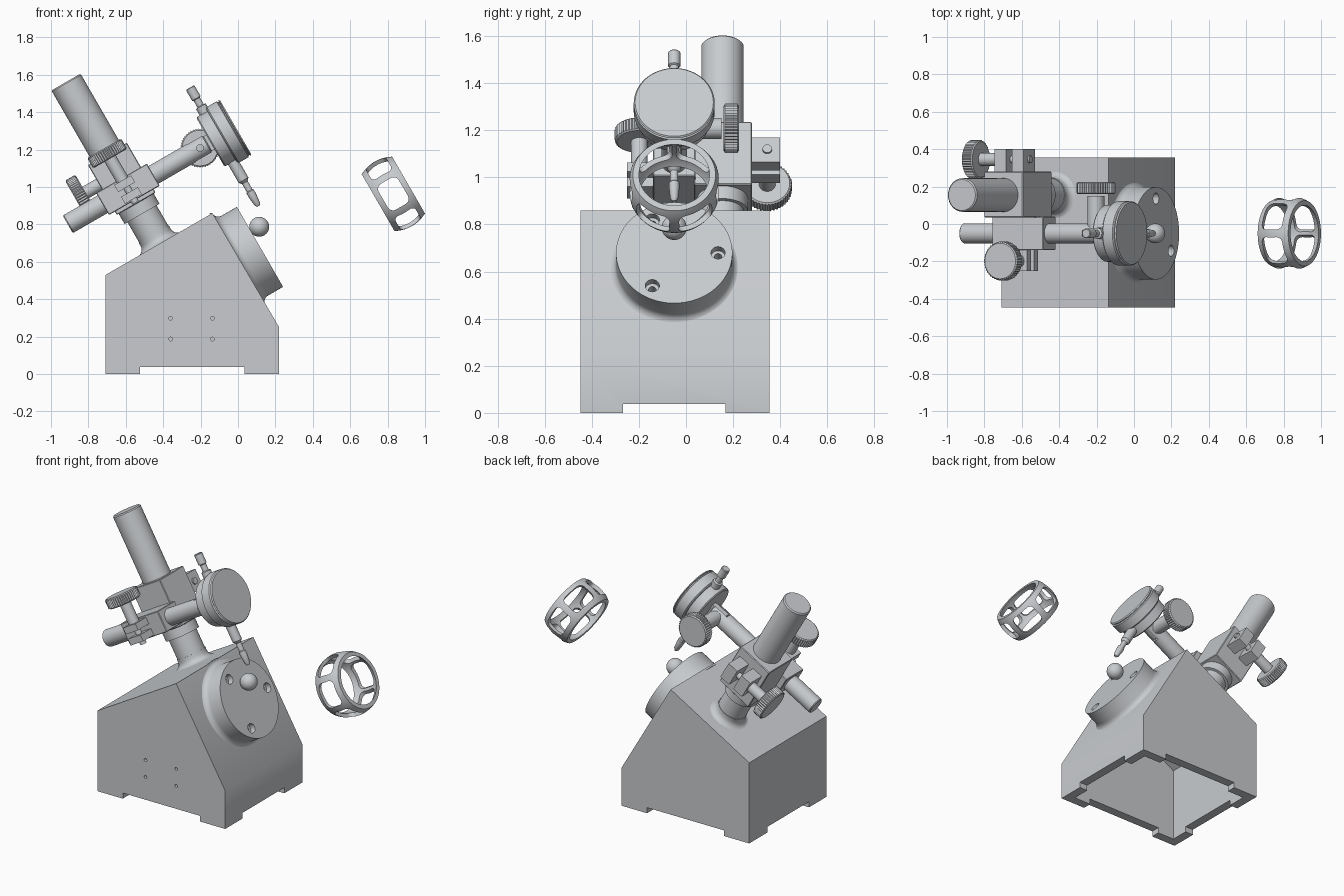
import bpy, bmesh
from math import radians, pi, sin, cos
from mathutils import Matrix, Vector

cube = bpy.data.objects.get("Cube")
if cube:
    bpy.data.objects.remove(cube)

steel = bpy.data.materials.new("light_grey_steel")
steel.use_nodes = True
steel.diffuse_color = (0.58, 0.6, 0.62, 1)
steel.node_tree.nodes["Principled BSDF"].inputs["Base Color"].default_value = (0.58, 0.6, 0.62, 1)

# Tilted frame: u rises to the right, w is the post direction, origin where post and arm cross
TILT = Matrix.Translation((-0.588, 0, 0.986)) @ Matrix.Rotation(radians(-30), 4, 'Y')
TURN = {'w': Matrix(), 'u': Matrix.Rotation(pi / 2, 4, 'Y'), 'y': Matrix.Rotation(-pi / 2, 4, 'X')}
ARM_Y, POST_Y = -0.05, 0.155


def finish(bm, name, matrix):
    bm.transform(matrix)
    bmesh.ops.recalc_face_normals(bm, faces=bm.faces)
    mesh = bpy.data.meshes.new(name)
    bm.to_mesh(mesh)
    bm.free()
    mesh.materials.append(steel)
    mesh.shade_smooth()
    mesh.set_sharp_from_angle(angle=radians(32))
    ob = bpy.data.objects.new(name, mesh)
    bpy.context.collection.objects.link(ob)
    return ob


def lathe(name, profile, axis, at, sides=48, knurl=0.0, frame=TILT):
    """Turn (radius, height) points about an axis; end caps close themselves."""
    bm = bmesh.new()
    rings = []
    for i, (r, h) in enumerate(profile):
        rim = knurl if 0 < i < len(profile) - 1 else 0
        rings.append([bm.verts.new(((r - rim * (k % 2)) * cos(2 * pi * k / sides),
                                    (r - rim * (k % 2)) * sin(2 * pi * k / sides), h))
                      for k in range(sides)])
    for a, b in zip(rings, rings[1:]):
        for k in range(sides):
            n = (k + 1) % sides
            bm.faces.new((a[k], a[n], b[n], b[k]))
    bm.faces.new(rings[0])
    bm.faces.new(rings[-1])
    return finish(bm, name, frame @ Matrix.Translation(at) @ TURN[axis])


def rod(name, r, start, end, axis, at, **kw):
    return lathe(name, [(r, start), (r, end)], axis, at, **kw)


def box(name, lo, hi, frame=TILT, bevel=0.0, segments=1):
    bm = bmesh.new()
    bmesh.ops.create_cube(bm, size=1)
    lo, hi = Vector(lo), Vector(hi)
    bm.transform(Matrix.Translation((lo + hi) / 2) @ Matrix.Diagonal((*(hi - lo), 1)))
    if bevel:
        bmesh.ops.bevel(bm, geom=bm.edges[:], offset=bevel, segments=segments,
                        profile=0.5, affect='EDGES')
    return finish(bm, name, frame)


def prism(name, outline, y0, y1):
    bm = bmesh.new()
    face = bm.faces.new([bm.verts.new((x, y0, z)) for x, z in outline])
    out = bmesh.ops.extrude_face_region(bm, geom=[face])
    verts = [v for v in out["geom"] if isinstance(v, bmesh.types.BMVert)]
    bmesh.ops.translate(bm, verts=verts, vec=(0, y1 - y0, 0))
    return finish(bm, name, Matrix())


def cut(ob, *cutters):
    for c in cutters:
        mod = ob.modifiers.new("cut", 'BOOLEAN')
        mod.operation, mod.solver, mod.object = 'DIFFERENCE', 'EXACT', c
    dg = bpy.context.evaluated_depsgraph_get()
    mesh = bpy.data.meshes.new_from_object(ob.evaluated_get(dg))
    ob.modifiers.clear()
    ob.data = mesh
    mesh.shade_smooth()
    mesh.set_sharp_from_angle(angle=radians(32))
    for c in cutters:
        bpy.data.objects.remove(c)


def flare(r, size):
    """Concave foot that blends a round boss into the surface below it."""
    return [(r + size * (1 - sin(a)), size * (1 - cos(a)))
            for a in (pi / 2 * i / 6 for i in range(7))]


def knob(name, axis, at):
    lathe(name, [(0.095, -0.032), (0.105, -0.026), (0.105, 0.026), (0.095, 0.032)],
          axis, at, sides=90, knurl=0.006)


# Hollow wedge base with feet and four small front holes
FRONT, BACK, WALL = -0.447, 0.355, 0.06
base = prism("base", [(-0.708, 0), (-0.708, 0.53), (-0.137, 0.86), (0.22, 0.25), (0.22, 0)],
             FRONT, BACK)
hollow = prism("hollow", [(-0.648, -0.1), (-0.648, 0.495), (-0.16, 0.776), (0.16, 0.234), (0.16, -0.1)],
               FRONT + WALL, BACK - WALL)
gaps = [box("gap", (-0.525, -1, -0.1), (0.035, 1, 0.037), Matrix()),
        box("gap", (-1, -0.267, -0.1), (1, 0.167, 0.037), Matrix())]
holes = [rod("hole", 0.01, -0.03, 0.03, 'y', (x, FRONT, z), sides=16, frame=Matrix())
         for x in (-0.36, -0.137) for z in (0.187, 0.298)]
cut(base, hollow, *gaps, *holes)

# Round work table with three counterbored screw holes
TABLE_U, TABLE_W = 0.325, -0.618
table = lathe("work_table", [(0.29, -0.01)] + flare(0.247, 0.04) + [(0.247, 0.133)],
              'u', (TABLE_U, ARM_Y, TABLE_W), sides=72)
bores = []
for k in range(3):
    a = 2 * pi * k / 3
    at = (TABLE_U + 0.133, ARM_Y + 0.186 * cos(a), TABLE_W + 0.186 * sin(a))
    bores += [rod("bore", 0.03, -0.035, 0.02, 'u', at, sides=32),
              rod("bore", 0.016, -0.09, 0.01, 'u', at, sides=24)]
cut(table, *bores)

# Test ball resting on the table
bm = bmesh.new()
bmesh.ops.create_uvsphere(bm, u_segments=40, v_segments=24, radius=0.053)
finish(bm, "test_ball", TILT @ Matrix.Translation((0.508, ARM_Y, -0.523)))

# Post with flared foot and stop ring
lathe("post", [(0.09, -0.35), (0.09, 0.657), (0.083, 0.664)], 'w', (0, POST_Y, 0))
lathe("post_foot", [(0.14, -0.01)] + flare(0.093, 0.04) + [(0.093, 0.06)], 'w', (0, POST_Y, -0.336))
rod("stop_ring", 0.108, -0.15, -0.085, 'w', (0, POST_Y, 0))

# Post clamp: block, split lugs, screw and knob
box("post_clamp", (-0.12, 0.035, -0.088), (0.12, 0.28, 0.22), bevel=0.004)
for s in (-1, 1):
    u0, u1 = sorted((s * 0.018, s * 0.09))
    box("post_clamp_lug", (u0, 0.27, 0.04), (u1, 0.4, 0.16))
rod("post_clamp_screw", 0.035, -0.22, -0.08, 'u', (0, 0.345, 0.1), sides=32)
rod("post_clamp_screw_end", 0.02, -0.1, 0.1, 'u', (0, 0.345, 0.1), sides=24)
knob("post_clamp_knob", 'u', (-0.236, 0.345, 0.105))

# Arm clamp: block, split lugs, screw and knob
box("arm_clamp", (-0.157, -0.14, -0.067), (0.157, 0.04, 0.07), bevel=0.004)
for s in (-1, 1):
    w0, w1 = sorted((s * 0.015, s * 0.058))
    box("arm_clamp_lug", (-0.052, -0.25, w0), (0.052, -0.13, w1))
rod("arm_clamp_screw", 0.035, 0.05, 0.2, 'w', (0, -0.198, 0), sides=32)
rod("arm_clamp_screw_end", 0.02, -0.08, 0.08, 'w', (0, -0.198, 0), sides=24)
knob("arm_clamp_knob", 'w', (0, -0.198, 0.223))

# Arm with forked end
arm = lathe("arm", [(0.048, -0.372), (0.054, -0.366), (0.054, 0.485), (0.048, 0.491)], 'u', (0, ARM_Y, 0))
cut(arm, box("slot", (0.39, ARM_Y - 0.018, -0.1), (0.6, ARM_Y + 0.018, 0.1)),
    rod("pin_hole", 0.018, -0.2, 0.2, 'y', (0.444, ARM_Y, 0), sides=24))
box("dial_lug", (0.4, ARM_Y - 0.017, -0.045), (0.53, ARM_Y + 0.017, 0.045))
rod("fork_screw", 0.045, 0.03, 0.2, 'y', (0.444, ARM_Y, 0), sides=32)
knob("fork_knob", 'y', (0.444, 0.192, 0))

# Dial gauge: body, bezel, stems and probe
DIAL = (0, ARM_Y, 0)
lathe("dial_body", [(0.145, 0.508), (0.152, 0.515), (0.152, 0.6)], 'u', DIAL, sides=64)
lathe("dial_bezel", [(0.162, 0.577), (0.172, 0.585), (0.172, 0.645), (0.164, 0.65),
                     (0.164, 0.655), (0.172, 0.658), (0.166, 0.665)], 'u', DIAL, sides=64)
STEM = (0.56, ARM_Y, 0)
lathe("upper_stem", [(0.03, 0.13), (0.03, 0.19), (0.019, 0.195), (0.019, 0.235),
                     (0.026, 0.24), (0.026, 0.303), (0.022, 0.307)], 'w', STEM, sides=32)
lathe("lower_stem_and_probe", [(0.03, -0.13), (0.03, -0.265), (0.017, -0.28), (0.017, -0.33),
                               (0.022, -0.335), (0.022, -0.36), (0.017, -0.41), (0.009, -0.425)],
      'w', STEM, sides=32)

# Bearing cage: spherical shell band with six rounded windows
CAGE = TILT @ Matrix.Translation((1.217, ARM_Y, -0.729))
HALF, OUTER, INNER = 0.094, 0.199, 0.177
heights = [HALF * (i / 6 - 1) for i in range(13)]
cage = lathe("bearing_cage", [((OUTER ** 2 - h * h) ** 0.5, h) for h in heights],
             'u', (0, 0, 0), sides=96, frame=CAGE)
cut(cage, lathe("cage_bore", [((INNER ** 2 - h * h) ** 0.5, h) for h in (x * 1.1 for x in heights)],
                'u', (0, 0, 0), sides=96, frame=CAGE))
for k in range(6):
    cut(cage, box("window", (-0.062, 0.1, -0.08), (0.062, 0.3, 0.08),
                  CAGE @ Matrix.Rotation(k * pi / 3, 4, 'X'), bevel=0.032, segments=5))
